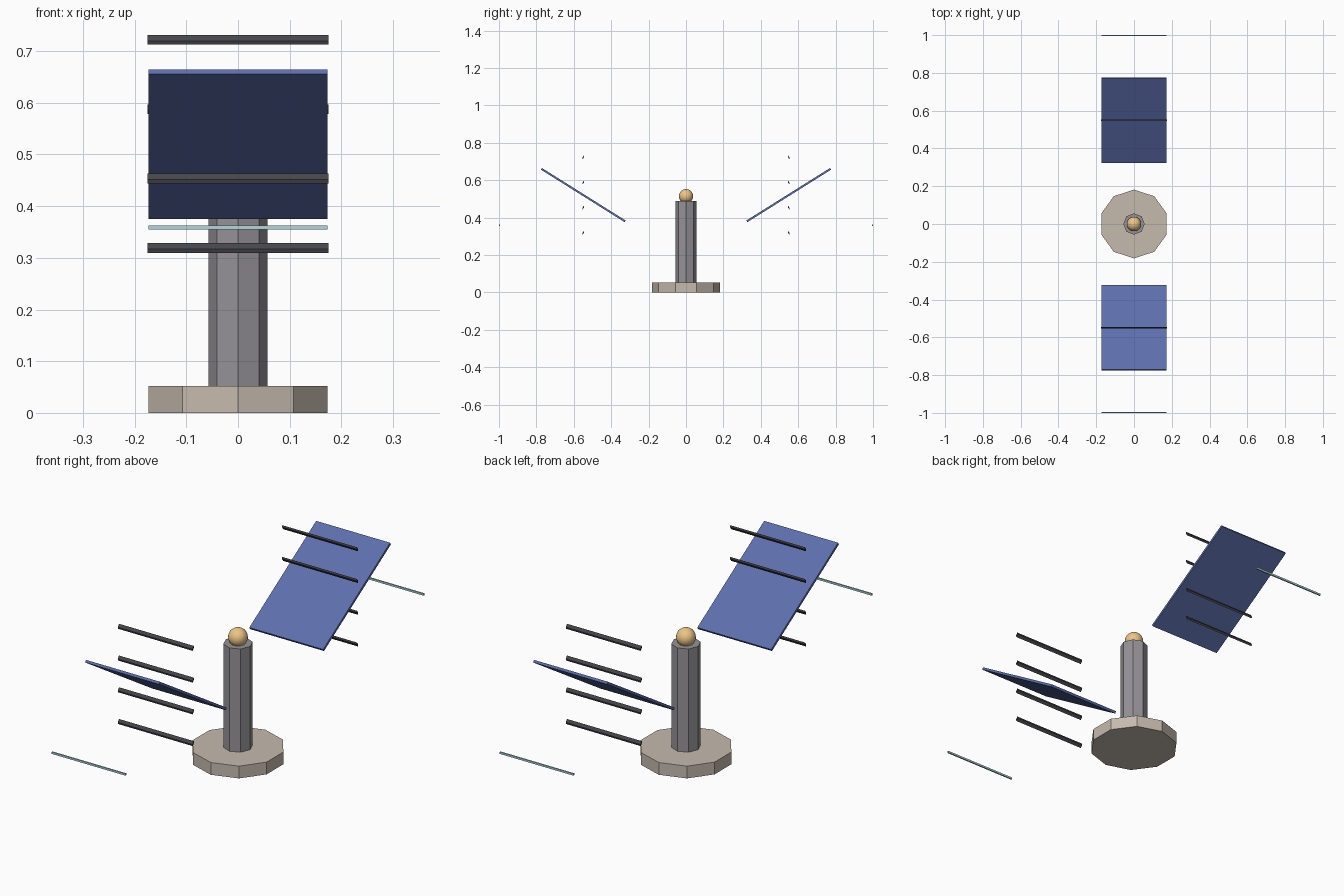
import bpy, bmesh, math

if "Cube" in bpy.data.objects:
    bpy.data.objects.remove(bpy.data.objects["Cube"])


def material(name, rgb):
    m = bpy.data.materials.new(name)
    m.diffuse_color = (*rgb, 1)
    m.use_nodes = True
    m.node_tree.nodes["Principled BSDF"].inputs["Base Color"].default_value = m.diffuse_color
    return m


STONE = material("stone", (0.56, 0.49, 0.42))
METAL = material("grey_metal", (0.30, 0.29, 0.31))
AMBER = material("amber", (0.85, 0.56, 0.24))
BLUE = material("panel_blue", (0.11, 0.16, 0.42))
DARK = material("dark_slat", (0.06, 0.06, 0.07))
TEAL = material("pale_teal", (0.45, 0.68, 0.72))


def prism(name, sides, radius, z0, z1, mat):
    bpy.ops.mesh.primitive_cylinder_add(vertices=sides, radius=radius, depth=z1 - z0,
                                        location=(0, 0, (z0 + z1) / 2))
    ob = bpy.context.object
    ob.name = name
    ob.data.materials.append(mat)


def bar(name, profile, half, y, z, mat):
    """Extrude a (y, z) cross-section along x."""
    bm = bmesh.new()
    ends = [[bm.verts.new((x, y + p, z + q)) for p, q in profile] for x in (-half, half)]
    n = len(profile)
    bm.faces.new(ends[0])
    bm.faces.new(ends[1])
    for i in range(n):
        j = (i + 1) % n
        bm.faces.new((ends[0][i], ends[0][j], ends[1][j], ends[1][i]))
    bmesh.ops.recalc_face_normals(bm, faces=bm.faces)
    me = bpy.data.meshes.new(name)
    bm.to_mesh(me)
    bm.free()
    me.materials.append(mat)
    bpy.context.collection.objects.link(bpy.data.objects.new(name, me))


def rect(length, thick, angle):
    c, s = math.cos(angle), math.sin(angle)
    pts = [(-1, -1), (1, -1), (1, 1), (-1, 1)]
    return [(a * length / 2 * c - b * thick / 2 * s, a * length / 2 * s + b * thick / 2 * c)
            for a, b in pts]


# Base, post and lamp
prism("base", 10, 0.182, 0, 0.052, STONE)
prism("post", 8, 0.057, 0.052, 0.489, METAL)
bpy.ops.mesh.primitive_uv_sphere_add(segments=24, ring_count=16, radius=0.038,
                                     location=(0, 0, 0.514))
lamp = bpy.context.object
lamp.name = "lamp"
lamp.data.materials.append(AMBER)
bpy.ops.object.shade_smooth()

# Wings, mirrored front and back
for side, label in ((-1, "front"), (1, "back")):
    def flip(profile):
        return [(side * p, q) for p, q in profile]
    bar(f"{label}_panel", flip(rect(0.528, 0.0105, math.radians(32.1))), 0.173,
        side * 0.549, 0.52, BLUE)
    # Slanted slats
    slat = [(0.005, -0.002), (-0.003, 0.0095), (-0.005, 0.002), (0.003, -0.0095)]
    for i in range(4):
        bar(f"{label}_slat_{i + 1}", flip(slat), 0.175, side * 0.549, 0.319 + i * 0.1343, DARK)
    # Outer rail
    bar(f"{label}_rail", rect(0.006, 0.008, 0), 0.173, side * 0.997, 0.359, TEAL)
